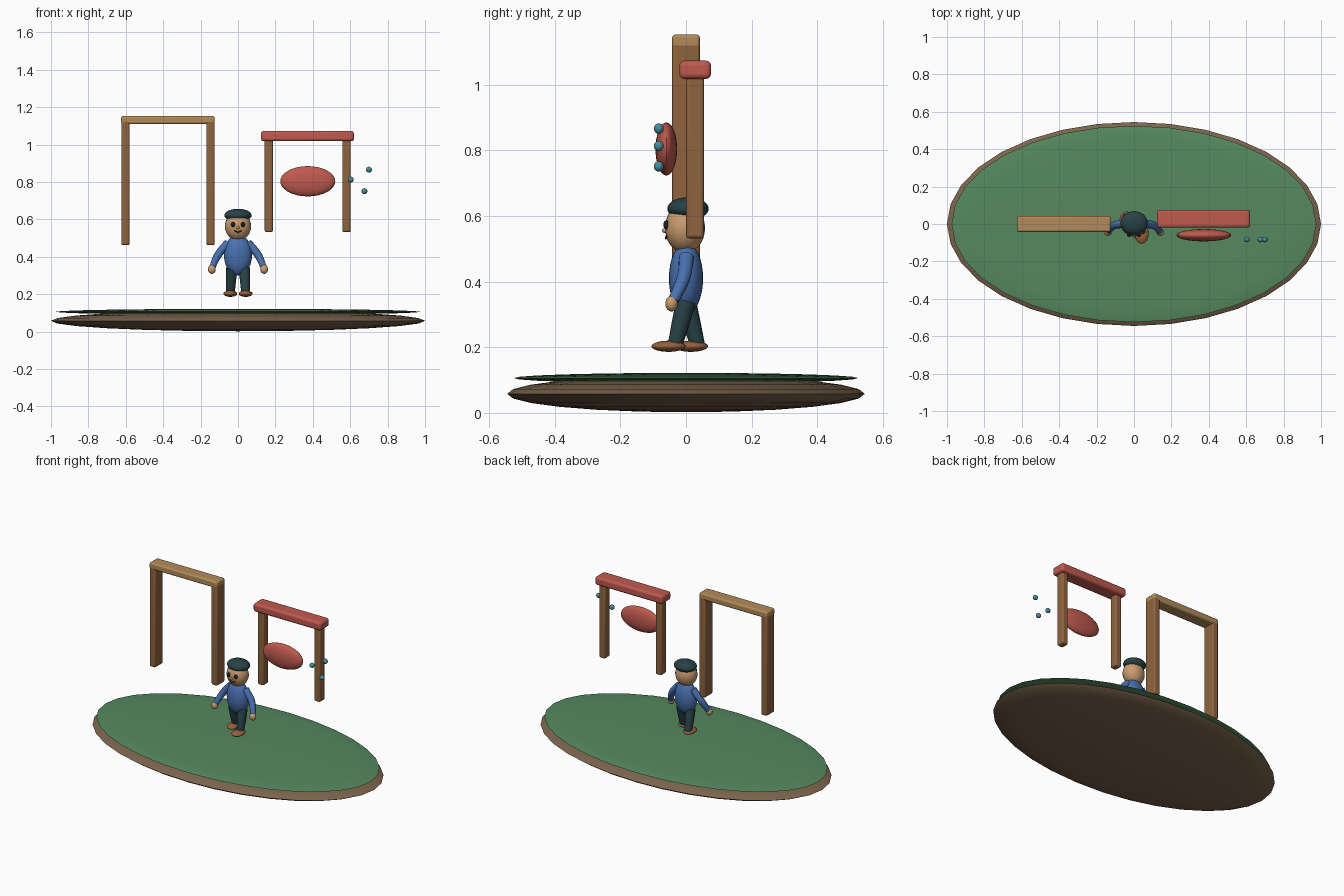
import bpy, math

if "Cube" in bpy.data.objects:
    bpy.data.objects.remove(bpy.data.objects["Cube"])


def mat(name, hexcol):
    m = bpy.data.materials.new(name)
    rgb = [int(hexcol[i:i + 2], 16) / 255 for i in (0, 2, 4)]
    m.diffuse_color = [c ** 2.2 for c in rgb] + [1]
    m.use_nodes = True
    m.node_tree.nodes["Principled BSDF"].inputs["Base Color"].default_value = m.diffuse_color
    return m


EARTH = mat("earth", "7A644E")
GRASS = mat("grass", "56885F")
WOOD = mat("wood", "8E6441")
PALE = mat("pale_wood", "B08A5A")
RED = mat("red", "BE5A50")
TEAL = mat("teal", "4A8C9C")
SKIN = mat("skin", "C89A6E")
BLUE = mat("blue", "4A70AE")
DARK = mat("dark_cloth", "2C4448")
SHOE = mat("shoe", "94603E")
BLACK = mat("black", "20242A")


def finish(name, material):
    ob = bpy.context.object
    ob.name = name
    ob.data.materials.append(material)
    bpy.ops.object.transform_apply(location=False, rotation=True, scale=True)
    bpy.ops.object.shade_smooth_by_angle(angle=math.radians(40))
    return ob


def ball(name, loc, radii, material, seg=24, rings=16):
    bpy.ops.mesh.primitive_uv_sphere_add(segments=seg, ring_count=rings, radius=1, location=loc)
    bpy.context.object.scale = radii
    ob = finish(name, material)
    ob.data.shade_smooth()
    return ob


def box(name, lo, hi, material, bevel=0.01):
    bpy.ops.mesh.primitive_cube_add(size=1, location=[(a + b) / 2 for a, b in zip(lo, hi)])
    bpy.context.object.scale = [b - a for a, b in zip(lo, hi)]
    ob = finish(name, material)
    mod = ob.modifiers.new("bevel", "BEVEL")
    mod.width, mod.segments = bevel, 3
    return ob


def tube(name, pts, radii, material):
    cu = bpy.data.curves.new(name, "CURVE")
    cu.dimensions = "3D"
    cu.bevel_depth, cu.bevel_resolution = 1, 4
    cu.resolution_u, cu.use_fill_caps = 8, True
    sp = cu.splines.new("BEZIER")
    sp.bezier_points.add(len(pts) - 1)
    for bp, p, r in zip(sp.bezier_points, pts, radii):
        bp.co, bp.radius = p, r
        bp.handle_left_type = bp.handle_right_type = "AUTO"
    ob = bpy.data.objects.new(name, cu)
    bpy.context.collection.objects.link(ob)
    bpy.ops.object.select_all(action="DESELECT")
    ob.select_set(True)
    bpy.context.view_layer.objects.active = ob
    bpy.ops.object.convert(target="MESH")
    return finish(name, material)


# Oval island with a thin lawn on top
ball("island_base", (0, 0, 0.058), (1.0, 0.545, 0.056), EARTH, 32, 12)
ball("lawn", (0, 0, 0.106), (0.975, 0.525, 0.016), GRASS, 32, 12)

# Tall wooden gate
for side, x in (("left", -0.602), ("right", -0.147)):
    box(f"gate_post_{side}", (x - 0.022, -0.042, 0.462), (x + 0.022, 0.042, 1.13), WOOD)
box("gate_beam", (-0.625, -0.042, 1.11), (-0.125, 0.042, 1.153), PALE)

# Lower frame with red beam
for side, x in (("left", 0.165), ("right", 0.58)):
    box(f"frame_post_{side}", (x - 0.022, 0, 0.532), (x + 0.022, 0.055, 1.03), WOOD)
box("frame_beam", (0.123, -0.02, 1.018), (0.62, 0.076, 1.073), RED, 0.014)

# Floating red oval and small droplets
ball("red_oval", (0.373, -0.06, 0.804), (0.147, 0.033, 0.081), RED)
for i, (x, z) in enumerate(((0.603, 0.813), (0.70, 0.866), (0.676, 0.751))):
    ball(f"droplet_{i + 1}", (x, -0.083, z), (0.016, 0.015, 0.016), TEAL, 16, 8)

# Figure: torso, head and cap
ball("torso", (0, 0, 0.41), (0.075, 0.052, 0.11), BLUE)
ball("head", (0, -0.003, 0.563), (0.07, 0.061, 0.076), SKIN)
ball("cap", (0, 0.006, 0.622), (0.073, 0.063, 0.035), DARK)

# Face
for side, s in (("left", -1), ("right", 1)):
    ball(f"eye_{side}", (s * 0.026, -0.06, 0.573), (0.011, 0.009, 0.014), BLACK, 16, 8)
ball("nose", (0, -0.064, 0.556), (0.008, 0.009, 0.008), SKIN, 16, 8)
tube("mouth", [(-0.02, -0.058, 0.541), (0, -0.061, 0.532), (0.02, -0.058, 0.541)],
     [0.0035] * 3, BLACK)

# Arms, hands, striding legs and shoes
for side, s in (("left", -1), ("right", 1)):
    tube(f"arm_{side}", [(s * 0.052, 0.002, 0.475), (s * 0.107, -0.008, 0.41), (s * 0.138, -0.038, 0.343)],
         [0.023, 0.021, 0.017], BLUE)
    ball(f"hand_{side}", (s * 0.14, -0.044, 0.333), (0.021, 0.019, 0.024), SKIN)
    step = -0.033 if s > 0 else 0.035
    tube(f"leg_{side}", [(s * 0.034, 0, 0.34), (s * 0.037, step * 0.45, 0.28), (s * 0.04, step, 0.208)],
         [0.031, 0.028, 0.023], DARK)
    ball(f"shoe_{side}", (s * 0.041, step - 0.02, 0.203), (0.037, 0.052, 0.017), SHOE)
